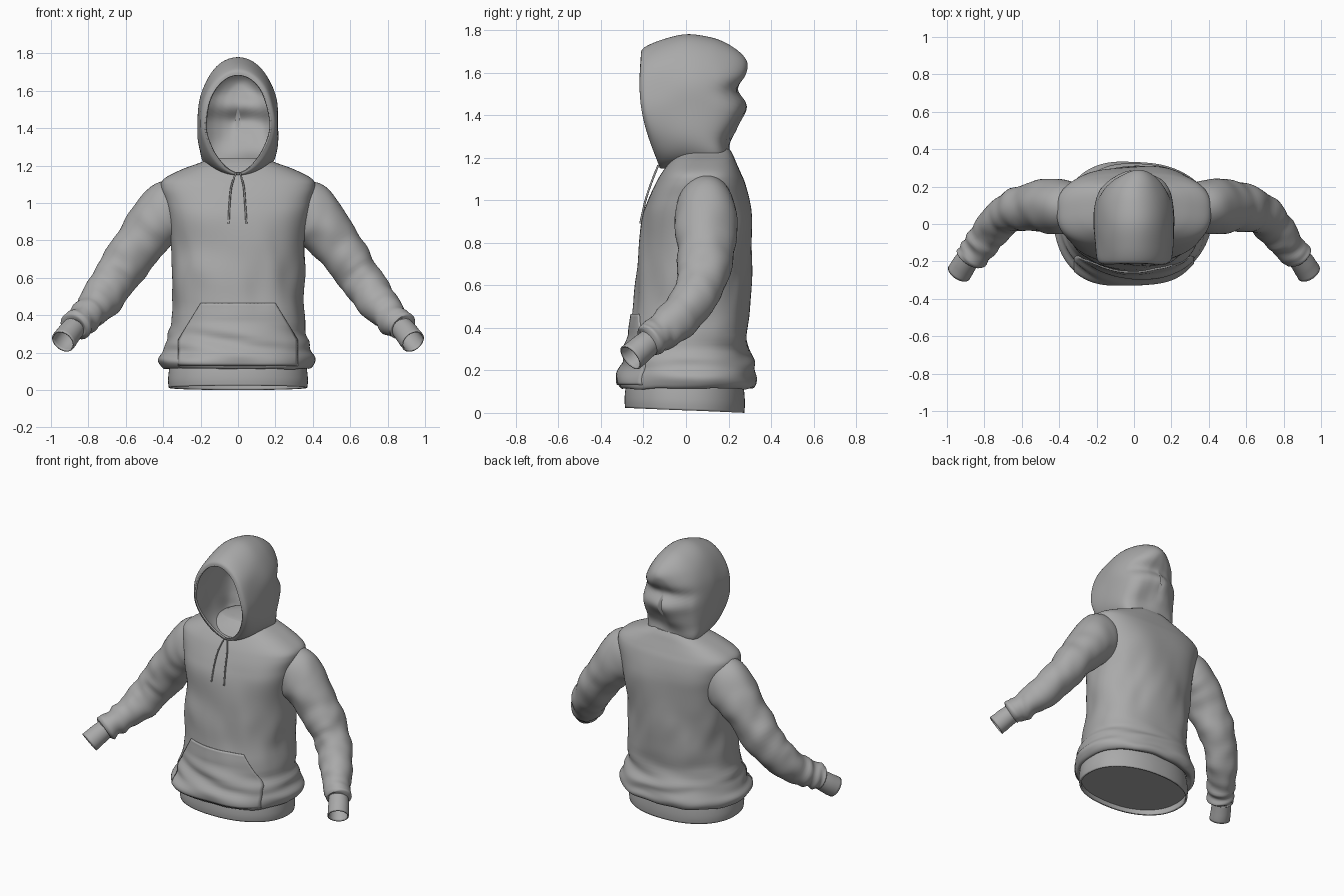
import bpy, bmesh, math
from mathutils import Vector, noise

if "Cube" in bpy.data.objects:
    bpy.data.objects.remove(bpy.data.objects["Cube"], do_unlink=True)

GREY = (0.4, 0.4, 0.4, 1)
cloth = bpy.data.materials.new("grey cloth")
cloth.use_nodes = True
cloth.diffuse_color = GREY
cloth.node_tree.nodes["Principled BSDF"].inputs["Base Color"].default_value = GREY


def spline(rows, steps):
    """Smooth curve through rows of numbers."""
    out = []
    last = len(rows) - 1
    for i in range(last):
        p0, p1, p2, p3 = (rows[max(0, min(last, i + k))] for k in (-1, 0, 1, 2))
        for s in range(steps):
            t = s / steps
            out.append([b + t / 2 * (c - a + t * (2*a - 5*b + 4*c - d + t * (3*(b - c) + d - a)))
                        for a, b, c, d in zip(p0, p1, p2, p3)])
    out.append(list(rows[-1]))
    return out


def finish(name, bm, thickness=0.0):
    """Turn a bmesh into a smooth shaded cloth object."""
    bmesh.ops.recalc_face_normals(bm, faces=bm.faces)
    mesh = bpy.data.meshes.new(name)
    bm.to_mesh(mesh)
    bm.free()
    obj = bpy.data.objects.new(name, mesh)
    bpy.context.collection.objects.link(obj)
    mesh.materials.append(cloth)
    bpy.ops.object.select_all(action='DESELECT')
    obj.select_set(True)
    bpy.context.view_layer.objects.active = obj
    bpy.ops.object.shade_smooth_by_angle(angle=math.radians(50))
    if thickness:
        solid = obj.modifiers.new("thickness", 'SOLIDIFY')
        solid.thickness = thickness
        solid.offset = -1
    return obj


def loft(name, rings, thickness=0.0, cap_end=False):
    """Skin a list of closed rings of points."""
    bm = bmesh.new()
    loops = [[bm.verts.new(p) for p in ring] for ring in rings]
    for a, b in zip(loops, loops[1:]):
        for i in range(len(a)):
            j = (i + 1) % len(a)
            bm.faces.new((a[i], a[j], b[j], b[i]))
    if cap_end:
        bm.faces.new(loops[-1])
    return finish(name, bm, thickness)


def power(v, n):
    return math.copysign(abs(v) ** (2 / n), v)


def angles(n):
    return [2 * math.pi * i / n for i in range(n)]


def bell(v, centre, width):
    return math.exp(-((v - centre) / width) ** 2)


def ramp(v, low, high):
    t = max(0, min(1, (v - low) / (high - low)))
    return t * t * (3 - 2 * t)


# Torso: height, half width, centre y, half depth
TORSO = [(.13, .36, 0, .27), (.115, .39, 0, .31), (.15, .41, 0, .33), (.22, .395, .005, .31),
         (.32, .365, .01, .285), (.5, .35, .025, .275), (.7, .355, .04, .268),
         (.9, .37, .05, .258), (1.0, .39, .06, .238), (1.08, .412, .068, .21),
         (1.13, .395, .072, .185), (1.18, .3, .08, .155), (1.215, .205, .09, .13),
         (1.24, .15, .1, .105)]
rings = []
for z, a, yc, b in spline(TORSO, 7):
    ring = []
    n = 2.25 + .5 * ramp(z, .7, 1.0)
    for t in angles(112):
        x, y = a * power(math.cos(t), n), b * power(math.sin(t), n)
        f = 1 + .04 * (1 - ramp(z, .9, 1.1)) * noise.noise((x * 4, y * 4, z * 4))
        f += .08 * bell(z, .25, .13) * noise.noise((x * 3 + z * 3, y * 3, z * 15))
        f += .04 * bell(z, .6, .2) * noise.noise((x * 9, y * 9, z * 5 + x * 4))
        zz = z + .012 * bell(z, .14, .06) * noise.noise((x * 7, y * 7, 3))
        ring.append((x * f, yc + y * f, zz))
    rings.append(ring)
torso = loft("torso", rings, .012, cap_end=True)

# Ribbed hem band, a little lower at the back, closed inside by a lining
HEM = [(.15, .362, .272), (.1, .37, .28), (.05, .374, .283), (.012, .37, .28)]
rings = []
for z, a, b in spline(HEM, 3):
    rings.append([(a * power(math.cos(t), 2.2), -.006 + b * power(math.sin(t), 2.2),
                   z - .012 * math.sin(t) * bell(z, 0, .08)) for t in angles(96)])
loft("hem_band", rings, .012)
lining = [[(.364 * s * power(math.cos(t), 2.2), -.006 + .274 * s * power(math.sin(t), 2.2), .055)
           for t in angles(96)] for s in (1, .5)]
loft("inner_lining", lining, 0, cap_end=True)


def tube(name, rows, steps, fold, thickness, mirror):
    """Sleeve-like tube: rows of centre x, y, z and two radii."""
    path = spline(rows, steps)
    rings = []
    for i, (x, y, z, ru, rv) in enumerate(path):
        c = Vector((x, y, z))
        tangent = Vector(path[min(i + 1, len(path) - 1)][:3]) - Vector(path[max(i - 1, 0)][:3])
        tangent.normalize()
        u = tangent.cross(Vector((0, 1, 0))).normalized()
        v = tangent.cross(u)
        s = i / (len(path) - 1)
        ring = []
        for t in angles(48):
            d = u * (ru * math.cos(t)) + v * (rv * math.sin(t))
            p = c + d
            f = 1 + fold * ramp(s, .1, .4) * noise.noise(p * 6 + Vector((mirror, 0, 0)))
            f += fold * 2 * s * noise.noise((d.x * 9 + mirror, d.y * 9, s * 17 + 4 * d.z))
            p = c + d * f
            ring.append((p.x * mirror, p.y, p.z))
        rings.append(ring)
    return loft(name, rings, thickness)


# Sleeves and cuffs
SLEEVE = [(.25, .085, .985, .12, .1), (.36, .092, .955, .168, .138), (.455, .096, .872, .144, .148),
          (.55, .088, .745, .125, .128), (.64, .072, .62, .12, .116), (.715, .017, .51, .109, .106),
          (.79, -.065, .42, .092, .094), (.84, -.13, .37, .083, .086),
          (.875, -.172, .337, .078, .08), (.882, -.182, .33, .055, .055)]
CUFF = [(.855, -.14, .36, .058, .058), (.9, -.205, .305, .064, .064), (.936, -.26, .26, .066, .066)]
for side, sign in (("left", 1), ("right", -1)):
    tube(side + "_sleeve", SLEEVE, 7, .12, 0, sign)
    tube(side + "_cuff", CUFF, 4, .02, .008, sign)

# Hood: y at top, y at bottom, top z, bottom z, half width, roundness below
HOOD = [(-.212, -.125, 1.683, 1.16, .176, 1.6), (-.2, -.12, 1.715, 1.15, .2, 1.8),
        (-.12, -.085, 1.752, 1.15, .21, 2.3), (0, .0, 1.78, 1.16, .217, 3),
        (.12, .09, 1.765, 1.14, .21, 3), (.2, .15, 1.735, 1.13, .188, 2.8),
        (.255, .19, 1.695, 1.14, .148, 2.6), (.285, .208, 1.65, 1.17, .1, 2.3),
        (.295, .217, 1.6, 1.24, .05, 2), (.298, .22, 1.5, 1.38, .015, 2)]
sections = spline(HOOD, 6)
rings = []
for i, (yt, yb, zt, zb, w, n) in enumerate(sections):
    ring = []
    zc = 1.43 + (zt + zb - 2.9) * .4
    s_hood = i / (len(sections) - 1)
    back = ramp(s_hood, .3, .65)
    front = max(0, 1 - s_hood / .35)
    for t in angles(80):
        s, c = math.sin(t), math.cos(t)
        x = w * (power(c, 2) if s > 0 else power(c, n))
        z = zc + ((zt - zc) * power(s, 2) if s > 0 else (zc - zb) * power(s, n))
        k = (z - zb) / (zt - zb)
        # brim curves forward, nape widens to the shoulders, loose dents at the back
        y = yb + (yt - yb) * k - .04 * front * math.sin(math.pi * k)
        lean = (z - 1.15) / .55
        y += back * ((yb - yt) * (k - lean) * .8 * ramp(s_hood, .7, 1))
        y += back * (.015 * bell(z, 1.43, .05) - .03 * bell(z, 1.52, .045) - .02 * bell(z, 1.28, .06))
        y += .035 * back * noise.noise((x * 6, 2, z * 6))
        f = 1 + .03 * noise.noise((x * 7, y * 7, z * 7)) + .15 * back * bell(z, 1.2, .08)
        ring.append((x * f, y, z))
    rings.append(ring)
loft("hood", rings, .012, cap_end=True)

# Front pouch pocket laid over the torso
bm = bmesh.new()
cols, rows_n = 40, 24
grid = []
for j in range(rows_n + 1):
    z = .13 + .335 * j / rows_n
    half = .32 - .12 * max(0, (z - .27) / .195)
    grid.append([bm.verts.new((half * (2 * i / cols - 1), -.6, z)) for i in range(cols + 1)])
for a, b in zip(grid, grid[1:]):
    for i in range(cols):
        bm.faces.new((a[i], a[i + 1], b[i + 1], b[i]))
pocket = finish("front_pocket", bm)
for face in pocket.data.polygons:
    if face.normal.y > 0:
        face.flip()
wrap = pocket.modifiers.new("wrap", 'SHRINKWRAP')
wrap.target = torso
wrap.wrap_method = 'PROJECT'
wrap.use_project_x = wrap.use_project_z = False
wrap.use_project_y = True
wrap.use_positive_direction = True
wrap.use_negative_direction = False
wrap.offset = .008
skin = pocket.modifiers.new("thickness", 'SOLIDIFY')
skin.thickness = .012
skin.offset = -1

# Drawstrings
for name, points in (("right_drawstring", [(-.01, -.13, 1.165), (-.035, -.16, 1.09), (-.045, -.19, 1.0), (-.05, -.215, .89)]),
                     ("left_drawstring", [(.01, -.13, 1.165), (.03, -.16, 1.09), (.038, -.19, 1.0), (.045, -.215, .89)])):
    rings = []
    for x, y, z in spline(points, 6):
        rings.append([(x + .005 * math.cos(t), y + .005 * math.sin(t), z) for t in angles(8)])
    loft(name, rings, 0, cap_end=True)
